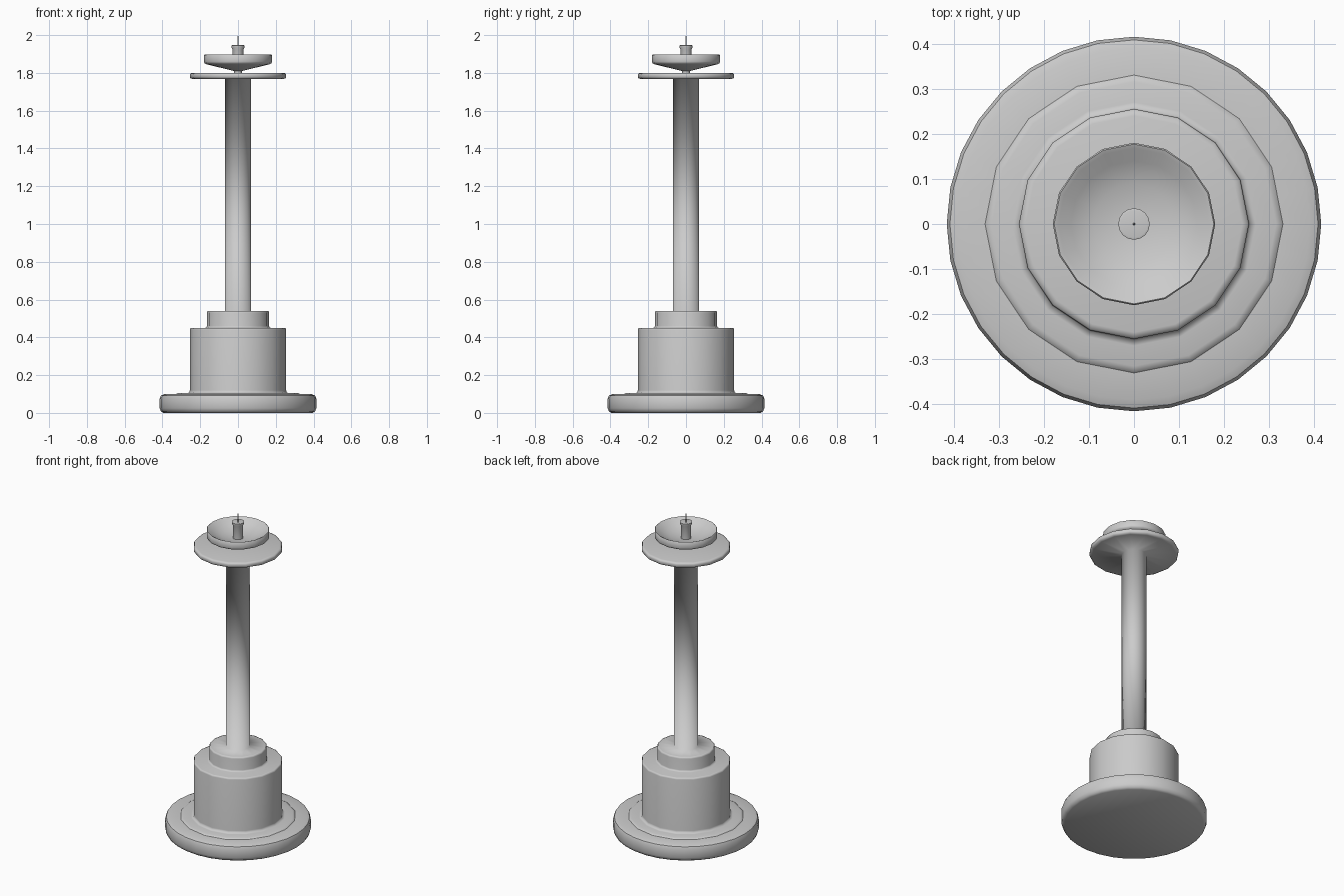
import bpy, bmesh, math

if "Cube" in bpy.data.objects:
    bpy.data.objects.remove(bpy.data.objects["Cube"])


def lathe(name, profile, sides=16, angle=None):
    """Spin (radius, height) points round the z axis; radius 0 closes an end."""
    bm = bmesh.new()
    rings = []
    for r, z in profile:
        n = sides if r > 0 else 1
        rings.append([bm.verts.new((r * math.cos(math.tau * i / sides),
                                    r * math.sin(math.tau * i / sides), z))
                      for i in range(n)])
    for a, b in zip(rings, rings[1:]):
        for i in range(sides):
            j = (i + 1) % sides
            loop = [a[i % len(a)], a[j % len(a)], b[j % len(b)], b[i % len(b)]]
            bm.faces.new(list(dict.fromkeys(loop)))
    bmesh.ops.recalc_face_normals(bm, faces=bm.faces[:])
    mesh = bpy.data.meshes.new(name)
    bm.to_mesh(mesh)
    bm.free()
    obj = bpy.data.objects.new(name, mesh)
    bpy.context.collection.objects.link(obj)
    bpy.ops.object.select_all(action='DESELECT')
    obj.select_set(True)
    bpy.context.view_layer.objects.active = obj
    if angle is None:
        bpy.ops.object.shade_smooth()
    else:
        bpy.ops.object.shade_smooth_by_angle(angle=math.radians(angle))
    return obj


# Round foot with softened rim
lathe("base_plate", [(0, 0), (0.395, 0), (0.408, 0.008), (0.415, 0.025),
                     (0.415, 0.075), (0.408, 0.092), (0.39, 0.099),
                     (0.30, 0.10), (0, 0.10)], sides=32, angle=40)

# Stepped drum, column and drip disc as one smooth turned piece
lathe("turned_stand", [(0, 0.09), (0.335, 0.09), (0.33, 0.10), (0.315, 0.106),
                       (0.27, 0.104), (0.257, 0.108), (0.255, 0.12),
                       (0.255, 0.44), (0.253, 0.448), (0.245, 0.45),
                       (0.175, 0.45), (0.167, 0.453), (0.165, 0.46),
                       (0.165, 0.53), (0.163, 0.538), (0.155, 0.54),
                       (0.07, 0.54), (0.07, 1.767),
                       (0.24, 1.767), (0.252, 1.772), (0.255, 1.78),
                       (0.255, 1.79), (0.252, 1.797), (0.24, 1.80),
                       (0.02, 1.80), (0, 1.80)])

# Shallow bowl on a short neck
lathe("candle_dish", [(0, 1.795), (0.02, 1.795), (0.02, 1.81), (0.165, 1.845),
                      (0.178, 1.852), (0.18, 1.86), (0.18, 1.894),
                      (0.177, 1.897), (0.168, 1.893), (0.14, 1.872),
                      (0.09, 1.853), (0.04, 1.845), (0, 1.843)], angle=50)

# Candle stub with a slight lip
lathe("candle", [(0, 1.84), (0.03, 1.84), (0.03, 1.925), (0.035, 1.935),
                 (0.035, 1.945), (0.03, 1.947), (0, 1.94)], angle=40)

# Thin wick
lathe("wick", [(0, 1.935), (0.003, 1.935), (0.003, 1.99), (0, 2.0)],
      sides=8, angle=40)
